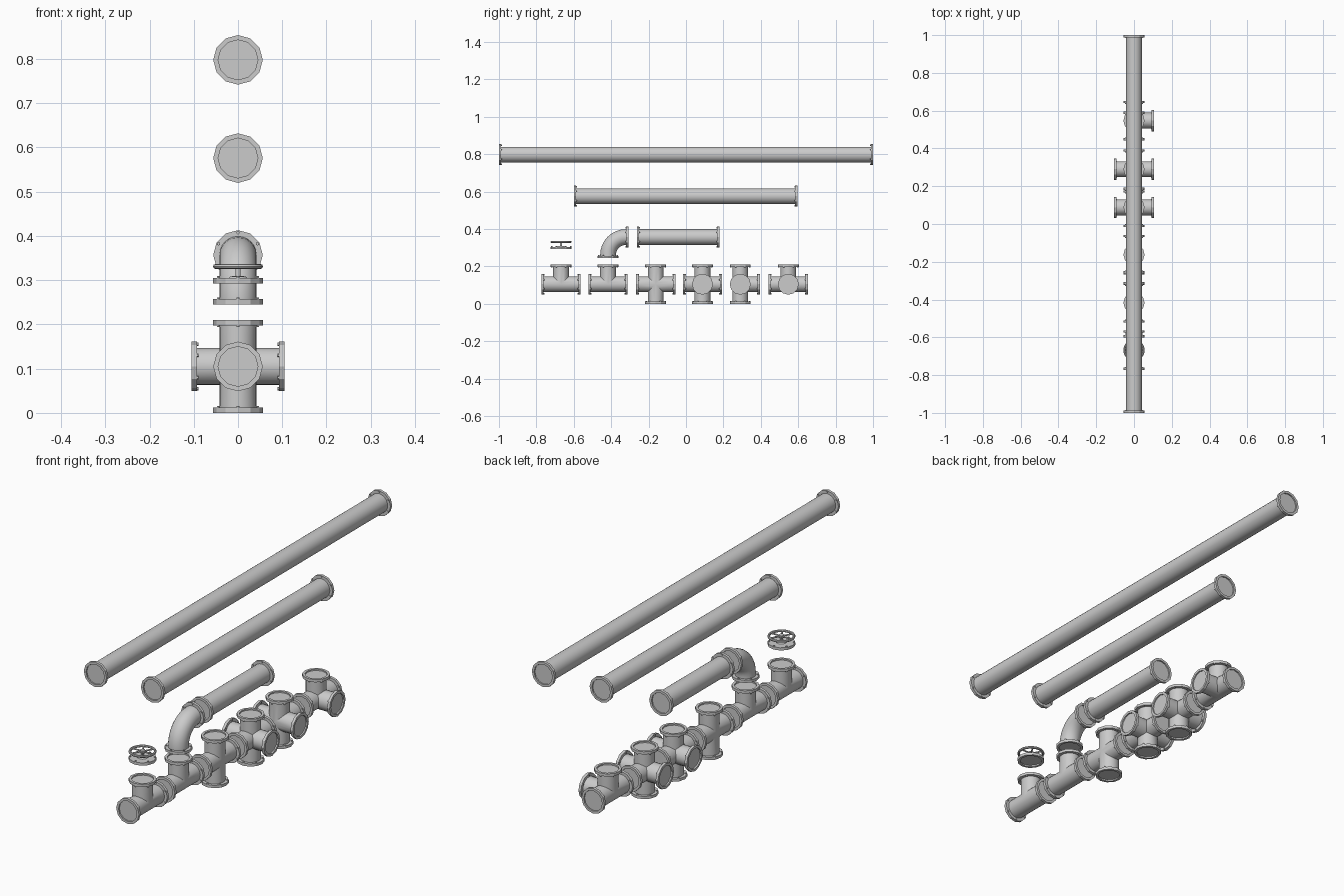
import bpy, bmesh, math
from mathutils import Vector, Matrix

if "Cube" in bpy.data.objects:
    bpy.data.objects.remove(bpy.data.objects["Cube"])

PIPE_R, FLANGE_R, ARM, THICK = 0.042, 0.056, 0.105, 0.012
X, Y, Z = Vector((1, 0, 0)), Vector((0, 1, 0)), Vector((0, 0, 1))


def frame(axis):
    """Two directions across an axis."""
    if abs(axis.z) > 0.5:
        return X, Y
    return (Y, Z) if abs(axis.x) > 0.5 else (X, Z)


def circle(u, v, r, n):
    return [u * r * math.cos(2 * math.pi * i / n) + v * r * math.sin(2 * math.pi * i / n)
            for i in range(n)]


def loft(bm, rings):
    """Skin a list of point rings."""
    vs = [[bm.verts.new(p) for p in ring] for ring in rings]
    n = len(rings[0])
    for a, b in zip(vs, vs[1:]):
        for i in range(n):
            j = (i + 1) % n
            bm.faces.new((a[i], a[j], b[j], b[i]))


def lathe(bm, base, axis, profile, n):
    u, v = frame(axis)
    loft(bm, [[base + axis * t + p for p in circle(u, v, r, n)] for r, t in profile])


def rod(bm, a, b, r, n=8):
    axis = b - a
    length = axis.length
    q = axis.to_track_quat('Z', 'Y')
    m = Matrix.Translation((a + b) / 2) @ q.to_matrix().to_4x4()
    bmesh.ops.create_cone(bm, cap_ends=True, segments=n, radius1=r, radius2=r,
                          depth=length, matrix=m)


def flange(bm, end, axis):
    """Twelve-sided flange with a shallow recessed mouth and six bolts behind it."""
    lathe(bm, end, axis, [(0, -THICK), (FLANGE_R, -THICK), (FLANGE_R, 0),
                          (0.045, 0), (0.045, -0.006), (0, -0.006)], 12)
    u, v = frame(axis)
    for k in range(6):
        a = math.pi / 2 + k * math.pi / 3
        p = end + (u * math.cos(a) + v * math.sin(a)) * 0.0505
        rod(bm, p - axis * (THICK + 0.004), p - axis * (THICK - 0.001), 0.004, 6)


def finish(bm, name, location=(0, 0, 0)):
    bmesh.ops.remove_doubles(bm, verts=bm.verts, dist=1e-5)
    bmesh.ops.recalc_face_normals(bm, faces=bm.faces)
    me = bpy.data.meshes.new(name)
    bm.to_mesh(me)
    bm.free()
    ob = bpy.data.objects.new(name, me)
    ob.location = location
    bpy.context.collection.objects.link(ob)
    bpy.ops.object.select_all(action='DESELECT')
    ob.select_set(True)
    bpy.context.view_layer.objects.active = ob
    bpy.ops.object.shade_smooth_by_angle(angle=math.radians(28))
    return ob


def straight_pipe(name, y0, y1, z):
    bm = bmesh.new()
    h = (y1 - y0) / 2
    lathe(bm, Vector(), Y, [(PIPE_R, -h + THICK), (PIPE_R, h - THICK)], 24)
    flange(bm, -Y * h, -Y)
    flange(bm, Y * h, Y)
    finish(bm, name, (0, (y0 + y1) / 2, z))


def fitting(name, y, arms):
    """Pipe junction whose arms are mitred into each other."""
    bm = bmesh.new()
    for a in arms:
        u, v = frame(a)
        across = circle(u, v, PIPE_R, 24)
        start = [p + a * max([0] + [p.dot(b) for b in arms if abs(a.dot(b)) < 0.5])
                 for p in across]
        loft(bm, [start, [p + a * (ARM - THICK) for p in across]])
        flange(bm, a * ARM, a)
    finish(bm, name, (0, y, ARM))


# Straight pipes
straight_pipe("long_pipe", -1.0, 1.0, 0.798)
straight_pipe("medium_pipe", -0.6, 0.595, 0.576)
straight_pipe("short_pipe", -0.262, 0.178, 0.357)

# Junction row
fitting("valve_tee", -0.668, [Y, -Y, Z])
fitting("tee", -0.417, [Y, -Y, Z])
fitting("flat_cross", -0.162, [Y, -Y, Z, -Z])
fitting("six_way_cross", 0.088, [X, -X, Y, -Y, Z, -Z])
fitting("five_way_cross", 0.29, [X, -X, Y, Z, -Z])
fitting("four_way_corner", 0.547, [X, Y, -Y, Z])

# Elbow
bm = bmesh.new()
bend = 0.095
centre = Vector((0, -0.417 + bend, 0.357 - bend))
rings = [[Vector((0, -0.417, 0.245 + THICK)) + p for p in circle(X, Y, PIPE_R, 24)]]
for i in range(9):
    a = i / 8 * math.pi / 2
    out = Vector((0, -math.cos(a), math.sin(a)))
    rings.append([centre + out * bend + p for p in circle(X, -out, PIPE_R, 24)])
rings.append([Vector((0, -0.308 - THICK / 2, 0.357)) + p for p in circle(X, -Z, PIPE_R, 24)])
loft(bm, rings)
flange(bm, Vector((0, -0.417, 0.245)), -Z)
flange(bm, Vector((0, -0.308, 0.357)), Y)
finish(bm, "elbow")

# Valve: base flange, hub, stem and spoked hand wheel
bm = bmesh.new()
flange(bm, Vector((0, 0, 0.293)), -Z)
lathe(bm, Vector((0, 0, 0.304)), Z, [(0.022, 0), (0.018, 0.004), (0.008, 0.006), (0, 0.006)], 12)
rod(bm, Z * 0.304, Z * 0.335, 0.006, 12)
rod(bm, Z * 0.325, Z * 0.337, 0.011, 12)
for k in range(6):
    d = Vector((math.cos(k * math.pi / 3), math.sin(k * math.pi / 3), 0))
    rod(bm, Z * 0.331, Z * 0.331 + d * 0.05, 0.0035)
lathe(bm, Z * 0.331, Z, [(0.051 + 0.0055 * math.cos(i * math.pi / 4),
                          0.0055 * math.sin(i * math.pi / 4)) for i in range(9)], 24)
finish(bm, "valve_wheel", (0, -0.668, 0))
